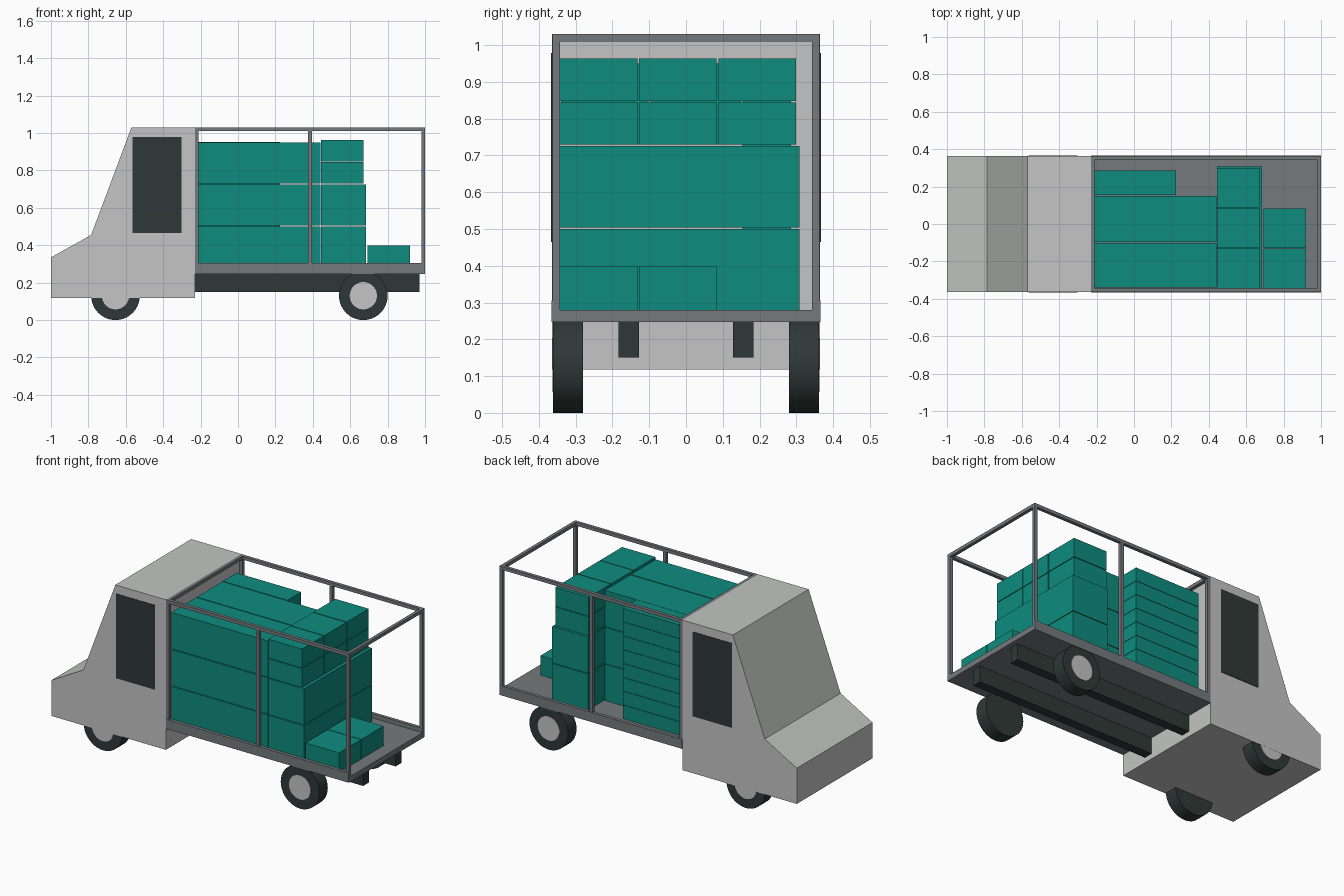
import bpy, bmesh, math
from mathutils import Matrix

if "Cube" in bpy.data.objects:
    bpy.data.objects.remove(bpy.data.objects["Cube"])


def material(name, rgb):
    lin = [(c / 255 / 12.92) if c < 10 else ((c / 255 + 0.055) / 1.055) ** 2.4 for c in rgb]
    m = bpy.data.materials.new(name)
    m.diffuse_color = (*lin, 1)
    m.use_nodes = True
    m.node_tree.nodes["Principled BSDF"].inputs["Base Color"].default_value = m.diffuse_color
    return m


LIGHT = material("light grey", (195, 197, 195))
DARK = material("charcoal", (47, 57, 55))
STEEL = material("frame grey", (117, 122, 125))
TEAL = material("teal", (14, 140, 127))


def finish(name, bm, mat):
    bmesh.ops.recalc_face_normals(bm, faces=bm.faces)
    mesh = bpy.data.meshes.new(name)
    bm.to_mesh(mesh)
    bm.free()
    mesh.materials.append(mat)
    ob = bpy.data.objects.new(name, mesh)
    bpy.context.collection.objects.link(ob)
    return ob


def box(name, x, y, z, mat):
    """Box from (min, max) ranges on each axis."""
    bm = bmesh.new()
    size = [r[1] - r[0] for r in (x, y, z)]
    mid = [(r[0] + r[1]) / 2 for r in (x, y, z)]
    bmesh.ops.create_cube(bm, size=1, matrix=Matrix.Translation(mid) @ Matrix.Diagonal((*size, 1)))
    return finish(name, bm, mat)


def disc(name, x, z, y0, y1, radius, mat):
    """Cylinder lying along y."""
    bm = bmesh.new()
    place = Matrix.Translation((x, (y0 + y1) / 2, z)) @ Matrix.Rotation(math.pi / 2, 4, 'X')
    bmesh.ops.create_cone(bm, cap_ends=True, segments=40, radius1=radius, radius2=radius,
                          depth=abs(y1 - y0), matrix=place)
    ob = finish(name, bm, mat)
    bpy.context.view_layer.objects.active = ob
    ob.select_set(True)
    bpy.ops.object.shade_smooth_by_angle(angle=math.radians(35))
    ob.select_set(False)


def span(side, a, b):
    return tuple(sorted((side * a, side * b)))


# Cab: side profile pulled across the width
W = 0.364
profile = [(-1, 0.118), (-1, 0.335), (-0.785, 0.455), (-0.57, 1.03), (-0.23, 1.03), (-0.23, 0.118)]
bm = bmesh.new()
face = bm.faces.new([bm.verts.new((x, -W, z)) for x, z in profile])
pulled = bmesh.ops.extrude_face_region(bm, geom=[face])
bmesh.ops.translate(bm, vec=(0, 2 * W, 0),
                    verts=[v for v in pulled["geom"] if isinstance(v, bmesh.types.BMVert)])
finish("cab", bm, LIGHT)

# Load floor
box("load_floor", (-0.23, 1), (-0.363, 0.363), (0.247, 0.28), STEEL)

for side, tag in ((-1, "front"), (1, "back")):
    # Side windows, chassis beams, floor and roof rails
    box(f"window_{tag}", (-0.565, -0.302), span(side, 0.362, 0.367), (0.465, 0.978), DARK)
    box(f"chassis_beam_{tag}", (-0.23, 0.97), span(side, 0.128, 0.183), (0.15, 0.247), DARK)
    box(f"floor_rail_{tag}", (-0.23, 1), span(side, 0.345, 0.365), (0.247, 0.305), STEEL)
    box(f"roof_rail_{tag}", (-0.23, 1), span(side, 0.343, 0.363), (1.01, 1.03), STEEL)
    # Upright posts
    for i, x in enumerate((-0.22, 0.385, 0.99)):
        box(f"post_{tag}_{i}", (x - 0.01, x + 0.01), span(side, 0.343, 0.363), (0.28, 1.01), STEEL)
    # Wheels and hubs
    for x, axle in ((-0.655, "steer"), (0.67, "rear")):
        disc(f"tyre_{axle}_{tag}", x, 0.13, side * 0.28, side * 0.361, 0.13, DARK)
        disc(f"hub_{axle}_{tag}", x, 0.13, side * 0.35, side * 0.3635, 0.073, LIGHT)

# Roof cross bars
for i, x in enumerate((-0.22, 0.99)):
    box(f"roof_cross_bar_{i}", (x - 0.01, x + 0.01), (-0.343, 0.343), (1.01, 1.03), STEEL)


# Cargo
def stack(name, x, y, z0, height, count, gap=0.004):
    """Column of equal cartons."""
    for i in range(count):
        z = z0 + i * height
        box(f"{name}_{i}", x, y, (z, z + height - gap), TEAL)


FLOOR = 0.28
stack("long_carton_front", (-0.21, 0.441), (-0.34, -0.102), FLOOR, 0.2245, 3)
stack("long_carton_middle", (-0.21, 0.441), (-0.096, 0.15), FLOOR, 0.2245, 3)
stack("flat_carton", (-0.21, 0.225), (0.154, 0.286), FLOOR, 0.0841, 8, 0.002)
stack("wide_carton", (0.445, 0.685), (-0.343, 0.308), FLOOR, 0.2245, 2)
for i, y in enumerate((-0.343, -0.128, 0.088)):
    stack(f"small_carton_{i}", (0.445, 0.67), (y, y + 0.211), 0.729, 0.119, 2)
    if i < 2:
        stack(f"loose_carton_{i}", (0.693, 0.92), (y, y + 0.211), FLOOR, 0.119, 1, 0)
